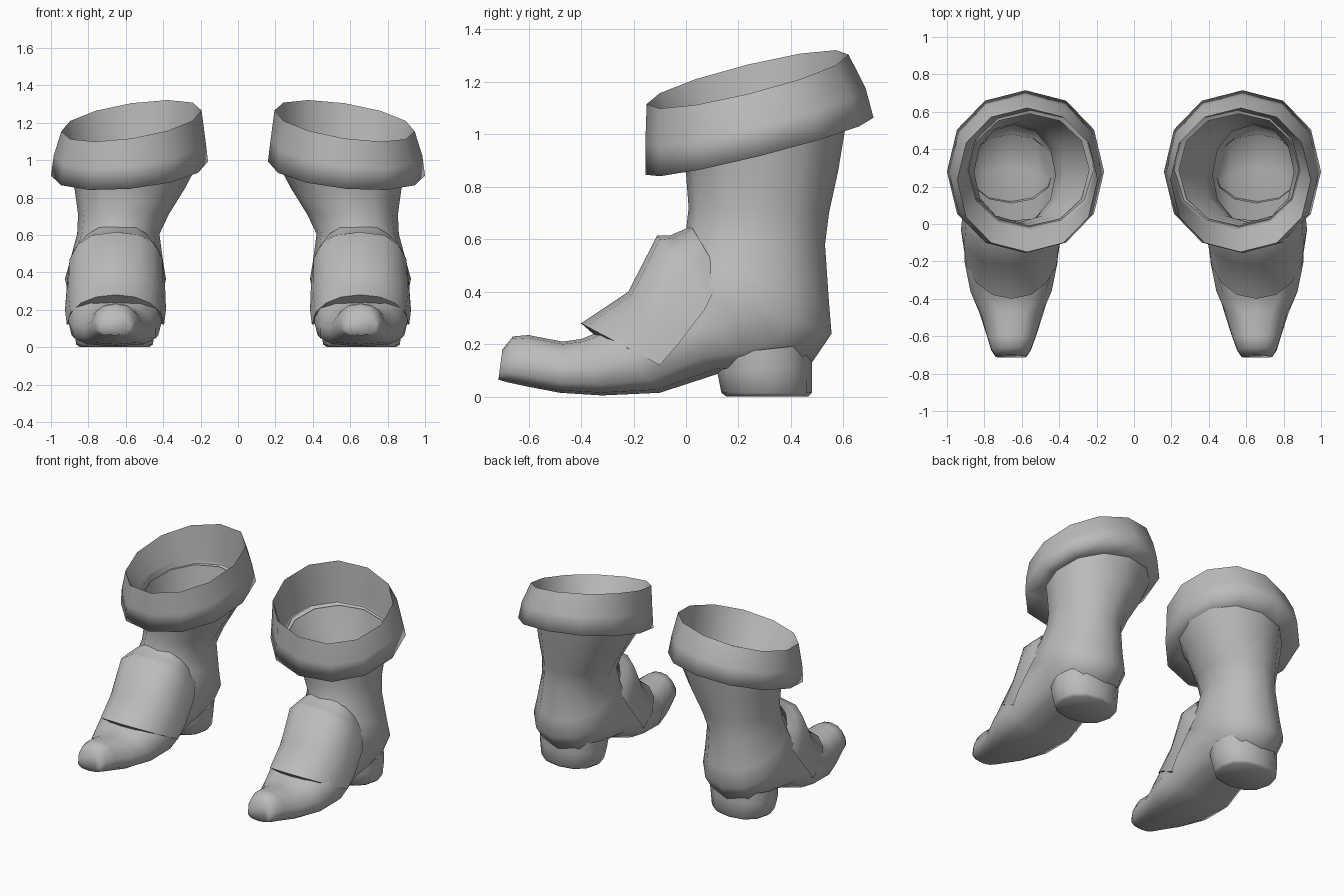
import bpy
import bmesh
from math import sin, cos, pi, copysign

if "Cube" in bpy.data.objects:
    bpy.data.objects.remove(bpy.data.objects["Cube"], do_unlink=True)

# Single leather colour
leather = bpy.data.materials.new("grey leather")
leather.use_nodes = True
leather.diffuse_color = (0.5, 0.5, 0.5, 1)
leather.node_tree.nodes["Principled BSDF"].inputs["Base Color"].default_value = (0.5, 0.5, 0.5, 1)


def power(v, n):
    return copysign(abs(v) ** (2 / n), v)


def section(front, back, x0, x1, taper=0.0, n=2.1, sides=12):
    """Closed ring spanning two (y, z) points; taper narrows the front/top end."""
    ring = []
    for i in range(sides):
        a = 2 * pi * i / sides
        c, s = power(cos(a), n), power(sin(a), n)
        t = (1 + c) / 2
        w = (x1 - x0) / 2 * (1 - taper * t)
        ring.append(((x0 + x1) / 2 + w * s,
                     back[0] + (front[0] - back[0]) * t,
                     back[1] + (front[1] - back[1]) * t))
    return ring


def tilted(cx, cy, rx, ry, z, slope_y, slope_x, sides=12):
    """Elliptical ring on a sloping plane."""
    ring = []
    for i in range(sides):
        a = 2 * pi * i / sides
        x, y = rx * power(cos(a), 2.1), ry * power(sin(a), 2.1)
        ring.append((cx + x, cy + y, z + slope_y * y + slope_x * x))
    return ring


def arch(top, side, x0, x1, n=2.7, steps=8):
    """Open saddle-shaped strip from one side over the top to the other."""
    pts = []
    for i in range(steps + 1):
        a = pi * i / steps
        t = abs(power(sin(a), n)) if 0 < i < steps else 0
        pts.append(((x0 + x1) / 2 + (x1 - x0) / 2 * power(cos(a), n),
                    side[0] + (top[0] - side[0]) * t,
                    side[1] + (top[1] - side[1]) * t))
    return pts


def loft(name, rings, closed=True, cap_end=False, angle=60):
    bm = bmesh.new()
    rows = [[bm.verts.new(p) for p in r] for r in rings]
    count = len(rows[0])
    for a, b in zip(rows, rows[1:]):
        for i in range(count if closed else count - 1):
            j = (i + 1) % count
            bm.faces.new((a[i], a[j], b[j], b[i]))
    if cap_end:
        bm.faces.new(rows[-1])
    bmesh.ops.recalc_face_normals(bm, faces=bm.faces)
    mesh = bpy.data.meshes.new(name)
    bm.to_mesh(mesh)
    bm.free()
    mesh.materials.append(leather)
    obj = bpy.data.objects.new(name, mesh)
    bpy.context.collection.objects.link(obj)
    # The second boot of the pair
    obj.modifiers.new("Pair", "MIRROR").use_axis = (True, False, False)
    bpy.ops.object.select_all(action="DESELECT")
    obj.select_set(True)
    bpy.context.view_layer.objects.active = obj
    bpy.ops.object.shade_smooth_by_angle(angle=angle * pi / 180)


# Shaft, ankle and foot as one bent tube, open at the top
loft("boot_body", [
    section((-0.03, 0.94), (0.61, 1.04), 0.21, 0.89),
    section((0.00, 0.85), (0.58, 0.86), 0.28, 0.875),
    section((0.01, 0.72), (0.545, 0.70), 0.37, 0.855),
    section((0.00, 0.63), (0.53, 0.58), 0.42, 0.86),
    section((-0.03, 0.55), (0.545, 0.36), 0.40, 0.90),
    section((-0.07, 0.49), (0.555, 0.24), 0.385, 0.925, 0, 2.2),
    section((-0.09, 0.46), (0.48, 0.13), 0.40, 0.91, 0, 2.2),
    section((-0.13, 0.42), (0.30, 0.10), 0.40, 0.91, 0.05, 2.4),
    section((-0.20, 0.36), (0.13, 0.09), 0.395, 0.915, 0.1, 2.4),
    section((-0.30, 0.26), (-0.10, 0.015), 0.395, 0.92, 0.1, 2.8),
    section((-0.40, 0.22), (-0.32, 0.005), 0.405, 0.91, 0.28, 2.8),
    section((-0.47, 0.21), (-0.48, 0.015), 0.45, 0.86, 0.4, 2.8),
    section((-0.60, 0.235), (-0.61, 0.04), 0.50, 0.81, 0.35, 2.6),
    section((-0.66, 0.23), (-0.68, 0.055), 0.53, 0.785, 0.35, 2.6),
    section((-0.70, 0.18), (-0.715, 0.065), 0.56, 0.755, 0.3, 2.6),
], cap_end=True, angle=80)

# Heel block, its upper part buried in the body
loft("heel", [
    section((0.11, 0.16), (0.48, 0.20), 0.43, 0.88, 0, 2.2),
    section((0.12, 0.09), (0.48, 0.12), 0.44, 0.88, 0, 2.2),
    section((0.135, 0.015), (0.48, 0.015), 0.455, 0.865, 0, 2.2),
    section((0.155, 0.0), (0.465, 0.0), 0.475, 0.845, 0, 2.2),
], cap_end=True, angle=80)

# Flap over the instep, tucked in against the foot at its front edge
loft("instep_flap", [
    arch((-0.32, 0.21), (-0.10, 0.13), 0.43, 0.88, 2.1),
    arch((-0.40, 0.28), (-0.10, 0.12), 0.395, 0.915, 2.1),
    arch((-0.22, 0.40), (-0.03, 0.20), 0.385, 0.925, 2.4),
    arch((-0.11, 0.615), (0.07, 0.33), 0.39, 0.915),
    arch((-0.06, 0.615), (0.12, 0.43), 0.41, 0.89),
    arch((0.02, 0.65), (0.14, 0.45), 0.44, 0.85),
], closed=False)

# Folded cuff: underside, flared outside, rim and a lining that meets the shaft
loft("cuff", [
    tilted(0.56, 0.29, 0.32, 0.30, 0.96, 0.2, -0.05),
    tilted(0.58, 0.28, 0.42, 0.435, 0.955, 0.25, -0.09),
    tilted(0.58, 0.265, 0.405, 0.42, 1.07, 0.25, -0.11),
    tilted(0.57, 0.235, 0.375, 0.385, 1.21, 0.245, -0.15),
    tilted(0.55, 0.29, 0.34, 0.32, 0.99, 0.156, 0),
], angle=130)
